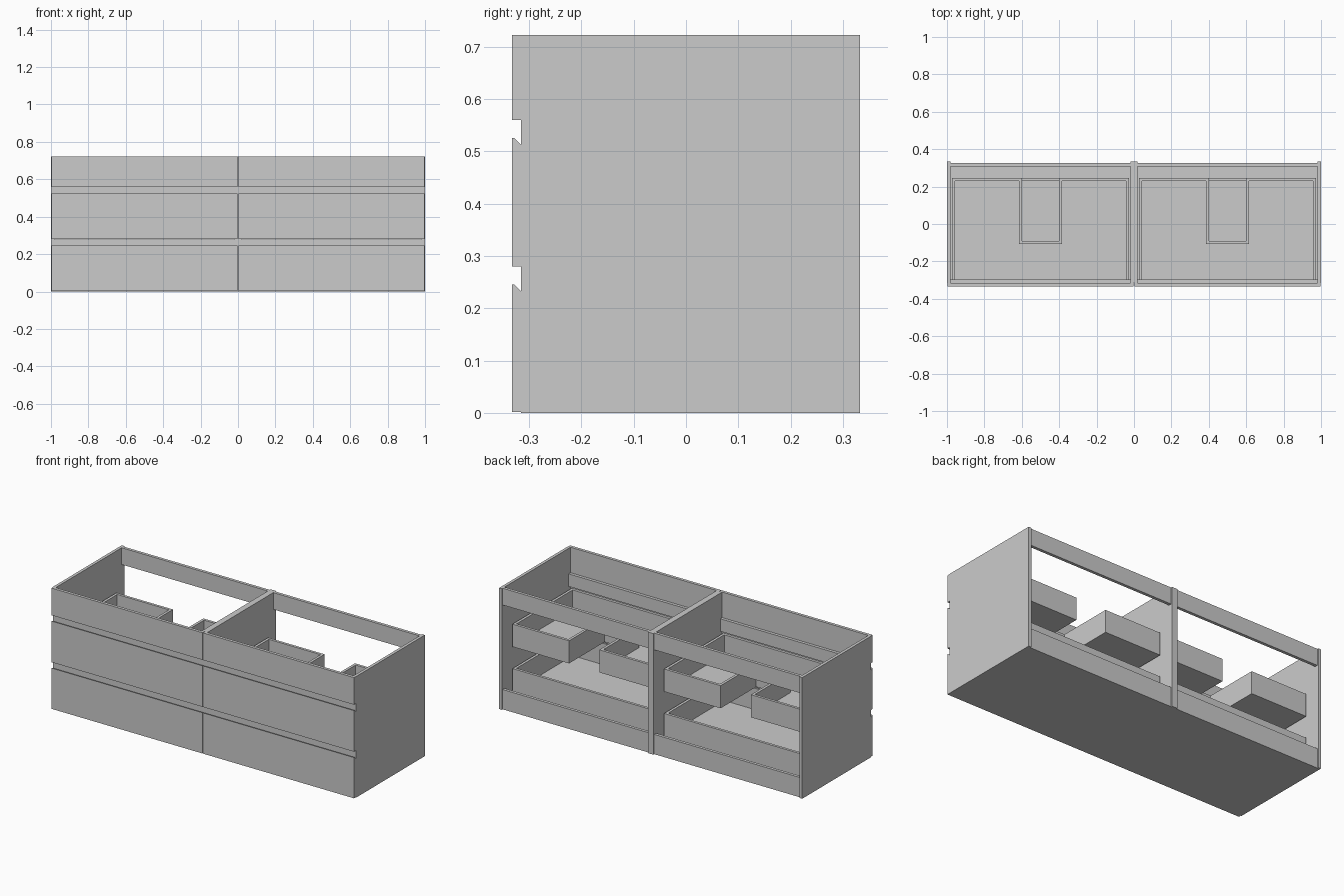
import bpy, bmesh

if "Cube" in bpy.data.objects:
    bpy.data.objects.remove(bpy.data.objects["Cube"])

T = 0.018   # board thickness
W = 0.016   # drawer wall thickness


def prism(name, pts, axis, a, b):
    """Extrude a 2D outline: axis 'x' uses (y, z) points, axis 'z' uses (x, y) points."""
    bm = bmesh.new()
    place = (lambda p, t: (t, p[0], p[1])) if axis == 'x' else (lambda p, t: (p[0], p[1], t))
    lo = [bm.verts.new(place(p, a)) for p in pts]
    hi = [bm.verts.new(place(p, b)) for p in pts]
    n = len(pts)
    bm.faces.new(lo)
    bm.faces.new(hi)
    for i in range(n):
        j = (i + 1) % n
        bm.faces.new((lo[i], lo[j], hi[j], hi[i]))
    bmesh.ops.recalc_face_normals(bm, faces=bm.faces)
    me = bpy.data.meshes.new(name)
    bm.to_mesh(me)
    bm.free()
    ob = bpy.data.objects.new(name, me)
    bpy.context.collection.objects.link(ob)
    return ob


def box(name, x0, x1, y0, y1, z0, z1):
    return prism(name, [(x0, y0), (x1, y0), (x1, y1), (x0, y1)], 'z', z0, z1)


def front(name, c, z0, z1, grip):
    """Front board; grip bevels the rear top edge into a finger pull."""
    top = [(-0.315, z1 - 0.013), (-0.328, z1)] if grip else [(-0.315, z1)]
    prism(name, [(-0.333, z0), (-0.315, z0)] + top + [(-0.333, z1)], 'x', c - 0.498, c + 0.498)


def drawer(name, c, z0, z1, notch):
    """Open drawer box, with an optional plumbing notch cut in from the back."""
    h, y0, y1 = 0.473, -0.315, 0.245
    n, yn = 0.10, -0.09
    zb = z0 + T
    base = [(c - h, y0), (c + h, y0), (c + h, y1)]
    if notch:
        base += [(c + n, y1), (c + n, yn), (c - n, yn), (c - n, y1)]
    base += [(c - h, y1)]
    prism(name + "_base", base, 'z', z0, zb)
    box(name + "_front_wall", c - h, c + h, y0, y0 + W, zb, z1)
    for s, side in ((-1, "left"), (1, "right")):
        def wall(part, a, b, ya, yb):
            xs = sorted((c + s * a, c + s * b))
            box(f"{name}_{side}_{part}", xs[0], xs[1], ya, yb, zb, z1)
        wall("wall", h - W, h, y0 + W, y1)
        if notch:
            wall("back_wall", n + W, h - W, y1 - W, y1)
            wall("notch_wall", n, n + W, yn, y1)
    if notch:
        box(name + "_notch_front_wall", c - n - W, c + n + W, yn - W, yn, zb, z1)
    else:
        box(name + "_back_wall", c - h + W, c + h - W, y1 - W, y1, zb, z1)


# two identical cabinets side by side
for c, tag in ((-0.5, "left"), (0.5, "right")):
    x0, x1 = c - 0.5, c + 0.5
    a, b = x0 + T, x1 - T
    # carcass
    box(tag + "_cabinet_side_a", x0, a, -0.315, 0.333, 0, 0.722)
    box(tag + "_cabinet_side_b", b, x1, -0.315, 0.333, 0, 0.722)
    box(tag + "_cabinet_bottom", a, b, -0.315, 0.325, 0, T)
    box(tag + "_back_rail_top", a, b, 0.307, 0.325, 0.622, 0.722)
    box(tag + "_back_rail_bottom", a, b, 0.307, 0.325, T, 0.118)
    # rails behind the finger gaps
    box(tag + "_front_rail_upper", a, b, -0.315, -0.297, 0.495, 0.57)
    box(tag + "_front_rail_lower", a, b, -0.315, -0.297, 0.222, 0.277)
    # fronts
    front(tag + "_front_top", c, 0.56, 0.722, False)
    front(tag + "_front_middle", c, 0.28, 0.525, True)
    front(tag + "_front_bottom", c, 0.002, 0.245, True)
    # drawers
    drawer(tag + "_upper_drawer", c, 0.345, 0.48, True)
    drawer(tag + "_lower_drawer", c, 0.07, 0.215, False)
